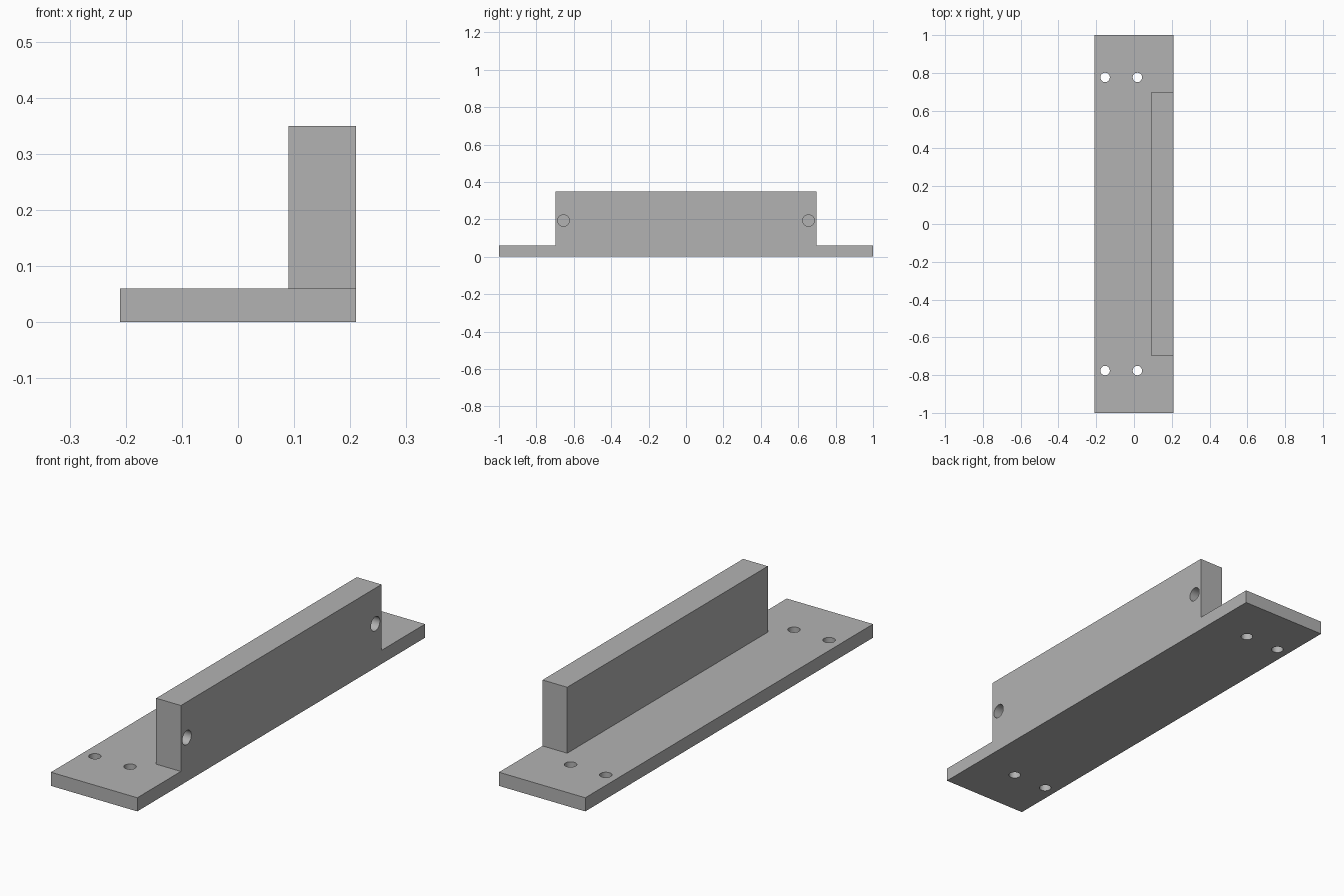
import bpy
import math

cube = bpy.data.objects.get("Cube")
if cube:
    bpy.data.objects.remove(cube, do_unlink=True)

GREY = (0.448, 0.448, 0.448, 1)
grey = bpy.data.materials.new("plain grey")
grey.use_nodes = True
grey.diffuse_color = GREY
grey.node_tree.nodes["Principled BSDF"].inputs["Base Color"].default_value = GREY


def box(name, low, high):
    centre = [(a + b) / 2 for a, b in zip(low, high)]
    bpy.ops.mesh.primitive_cube_add(size=1, location=centre)
    obj = bpy.context.object
    obj.name = name
    obj.scale = [b - a for a, b in zip(low, high)]
    bpy.ops.object.transform_apply(location=False, rotation=False, scale=True)
    obj.data.materials.append(grey)
    return obj


def drill(target, name, centre, radius, depth, rotation=(0, 0, 0)):
    bpy.ops.mesh.primitive_cylinder_add(vertices=40, radius=radius, depth=depth,
                                        location=centre, rotation=rotation)
    cutter = bpy.context.object
    cutter.name = name
    # Round walls are smooth, end caps stay flat
    for face in cutter.data.polygons:
        face.use_smooth = len(face.vertices) == 4
    cutter.data.materials.append(grey)
    cutter.hide_render = True
    cutter.hide_set(True)
    cutter.display_type = 'WIRE'
    cut = target.modifiers.new(name, 'BOOLEAN')
    cut.operation = 'DIFFERENCE'
    cut.solver = 'EXACT'
    cut.object = cutter


# Flat mounting plate and the upright along its left edge
base = box("base_plate", (-0.21, -1, 0), (0.21, 1, 0.06))
wall = box("upright_wall", (0.09, -0.697, 0.06), (0.21, 0.697, 0.35))

# Two through holes at each end of the plate, one blind hole at each end of the wall
for side, end in ((-1, "front"), (1, "back")):
    for x, place in ((-0.153, "outer"), (0.018, "inner")):
        drill(base, f"{end}_{place}_screw_hole", (x, side * 0.776, 0.03), 0.025, 0.2)
    drill(wall, f"{end}_side_hole", (0.21, side * 0.655, 0.193), 0.031, 0.18,
          (0, math.pi / 2, 0))
